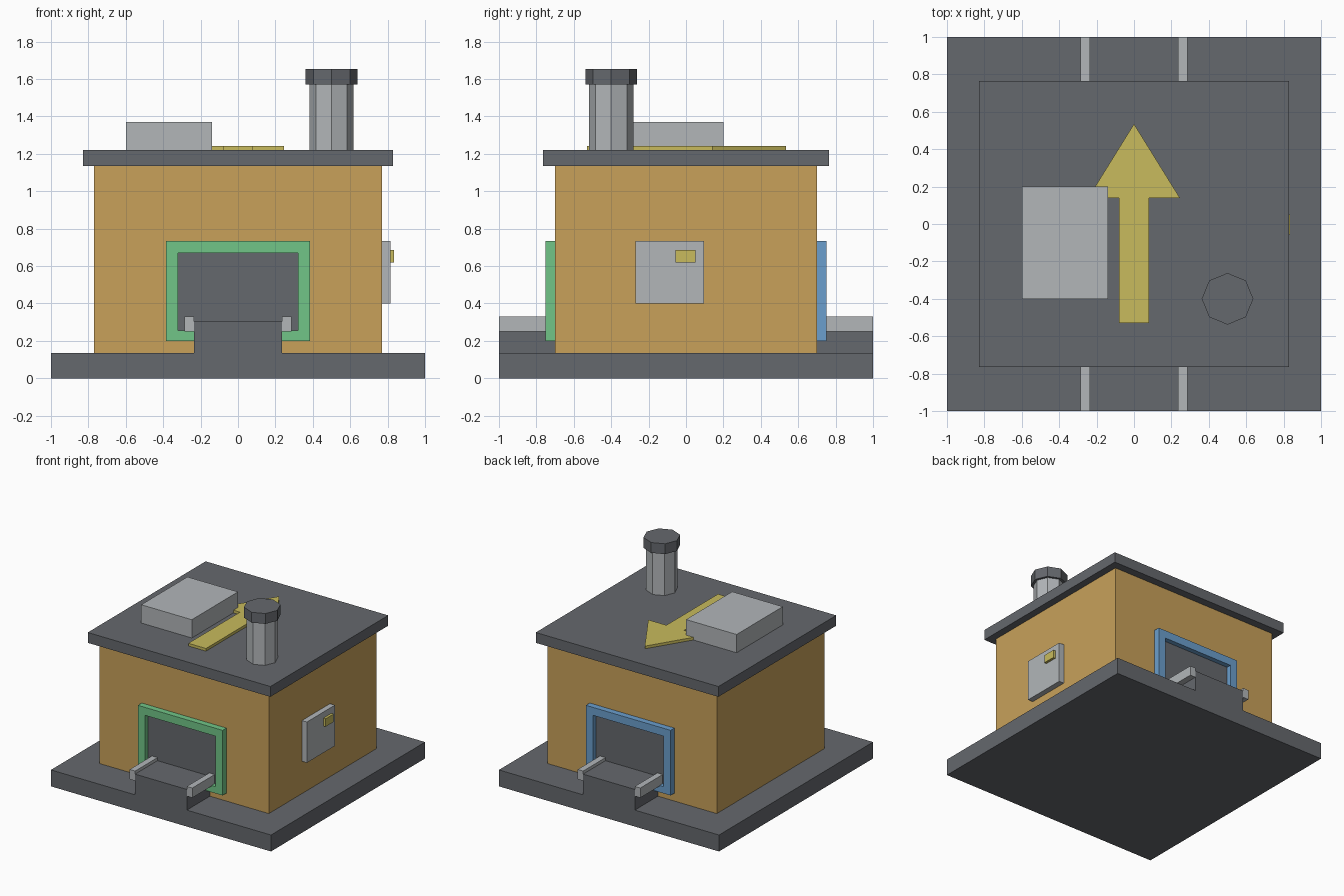
import bpy
import bmesh
import math

if "Cube" in bpy.data.objects:
    bpy.data.objects.remove(bpy.data.objects["Cube"])


def material(name, rgb):
    """Flat material from 0-255 display values, stored as linear."""
    mat = bpy.data.materials.new(name)
    lin = [((c / 255 + 0.055) / 1.055) ** 2.4 for c in rgb]
    mat.diffuse_color = (*lin, 1.0)
    mat.use_nodes = True
    mat.node_tree.nodes["Principled BSDF"].inputs["Base Color"].default_value = mat.diffuse_color
    return mat


DARK = material("dark_grey", (101, 104, 109))
ORANGE = material("warm_orange", (200, 161, 90))
LIGHT = material("light_grey", (178, 182, 185))
YELLOW = material("yellow", (200, 187, 93))
GREEN = material("green", (113, 197, 135))
BLUE = material("blue", (107, 159, 205))


def finish(name, bm, mat):
    bmesh.ops.recalc_face_normals(bm, faces=bm.faces[:])
    mesh = bpy.data.meshes.new(name)
    bm.to_mesh(mesh)
    bm.free()
    mesh.materials.append(mat)
    obj = bpy.data.objects.new(name, mesh)
    bpy.context.collection.objects.link(obj)
    return obj


def box(name, xs, ys, zs, mat):
    """Box given by its extent on each axis."""
    bm = bmesh.new()
    bmesh.ops.create_cube(bm, size=1)
    for v in bm.verts:
        v.co = [lo + (c + 0.5) * (hi - lo) for c, (lo, hi) in zip(v.co, (xs, ys, zs))]
    return finish(name, bm, mat)


def octagon(name, radius, zs, mat, x=0.5, y=-0.4):
    bm = bmesh.new()
    bmesh.ops.create_cone(bm, cap_ends=True, segments=8, radius1=radius,
                          radius2=radius, depth=zs[1] - zs[0])
    bmesh.ops.translate(bm, verts=bm.verts[:], vec=(x, y, sum(zs) / 2))
    return finish(name, bm, mat)


def extruded(name, outline, depth, mat):
    bm = bmesh.new()
    face = bm.faces.new([bm.verts.new(p) for p in outline])
    moved = bmesh.ops.extrude_face_region(bm, geom=[face])["geom"]
    bmesh.ops.translate(bm, vec=depth,
                        verts=[g for g in moved if isinstance(g, bmesh.types.BMVert)])
    # the extrusion keeps the starting face, which closes the bottom
    if not face.is_valid:
        bm.faces.new([v for v in bm.verts[:len(outline)]])
    return finish(name, bm, mat)


def door_frame(name, side, mat):
    """Rectangular ring standing out from the wall."""
    def loop(w, z0, z1, y):
        return [(-w, y, z0), (w, y, z0), (w, y, z1), (-w, y, z1)]

    bm = bmesh.new()
    rings = [loop(0.385, 0.2, 0.735, 0.70), loop(0.385, 0.2, 0.735, 0.75),
             loop(0.32, 0.255, 0.67, 0.75), loop(0.32, 0.255, 0.67, 0.70)]
    rings = [[bm.verts.new((x, y * side, z)) for x, y, z in r] for r in rings]
    for a, b in zip(rings, rings[1:] + rings[:1]):
        for i in range(4):
            j = (i + 1) % 4
            bm.faces.new((a[i], a[j], b[j], b[i]))
    return finish(name, bm, mat)


# Ground slab, walls and roof
box("base_slab", (-1, 1), (-1, 1), (0, 0.135), DARK)
box("walls", (-0.77, 0.77), (-0.70, 0.70), (0.135, 1.135), ORANGE)
box("roof_slab", (-0.83, 0.83), (-0.765, 0.765), (1.135, 1.22), DARK)

# Entry and exit: frame, dark opening, belt and guide rails
for label, side, colour in (("front", -1, GREEN), ("back", 1, BLUE)):
    def span(a, b):
        return sorted((a * side, b * side))

    door_frame(label + "_door_frame", side, colour)
    box(label + "_opening", (-0.325, 0.325), span(0.695, 0.71), (0.25, 0.675), DARK)
    box(label + "_belt", (-0.235, 0.235), span(0.70, 1.0), (0.13, 0.305), DARK)
    for hand, s in (("left", -1), ("right", 1)):
        box(f"{label}_{hand}_rail", sorted((0.235 * s, 0.285 * s)),
            span(0.70, 1.0), (0.25, 0.33), LIGHT)

# Control panel on the right wall
box("control_panel", (0.765, 0.815), (-0.27, 0.095), (0.40, 0.735), LIGHT)
box("panel_button", (0.81, 0.835), (-0.055, 0.05), (0.62, 0.685), YELLOW)

# Roof unit, direction arrow and chimney
box("roof_unit", (-0.60, -0.14), (-0.40, 0.20), (1.215, 1.37), LIGHT)
half = [(0.08, -0.53), (0.08, 0.14), (0.245, 0.14)]
outline = half + [(0, 0.535)] + [(-x, y) for x, y in reversed(half)]
extruded("roof_arrow", [(x, y, 1.215) for x, y in outline], (0, 0, 0.027), YELLOW)
octagon("chimney", 0.118, (1.215, 1.58), LIGHT)
octagon("chimney_cap", 0.138, (1.57, 1.655), DARK)
